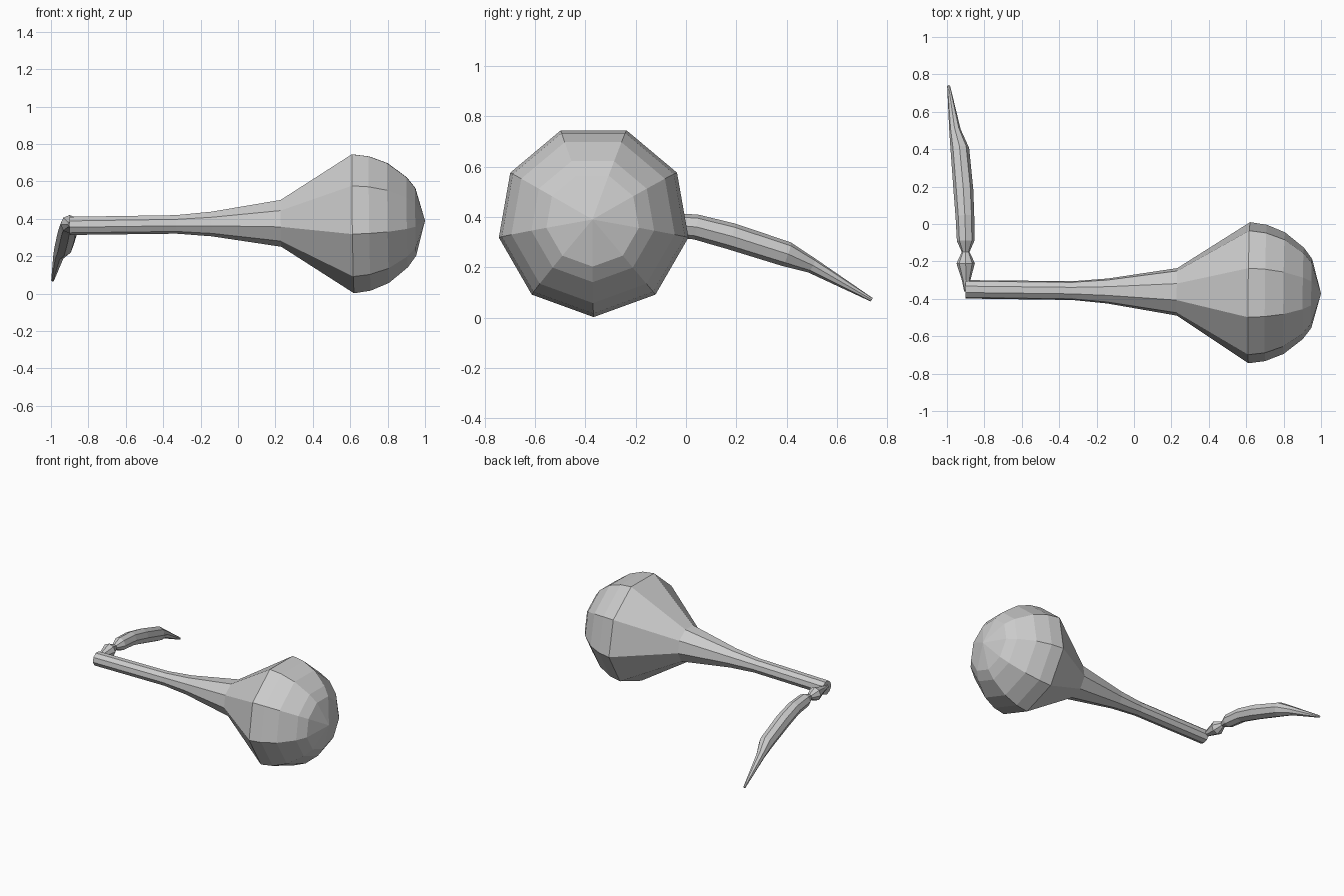
import bpy
import math
from mathutils import Vector

if "Cube" in bpy.data.objects:
    bpy.data.objects.remove(bpy.data.objects["Cube"])


def loft(name, stations, sides):
    """Skin flat-faced rings along a path; each station is (x, y, z, radius).
    A zero radius closes to a point. Every ring has one corner facing down."""
    pts = [Vector(s[:3]) for s in stations]
    verts, faces, rings = [], [], []
    for i, s in enumerate(stations):
        t = (pts[min(i + 1, len(pts) - 1)] - pts[max(i - 1, 0)]).normalized()
        side = t.cross(Vector((0, 0, -1))).normalized()
        down = side.cross(t).normalized()
        n = 1 if s[3] == 0 else sides
        rings.append([len(verts) + k for k in range(n)])
        for k in range(n):
            a = 2 * math.pi * k / sides
            verts.append(pts[i] + s[3] * (math.cos(a) * down + math.sin(a) * side))
    for a, b in zip(rings, rings[1:]):
        for k in range(sides):
            j = (k + 1) % sides
            if len(b) == 1:
                faces.append((a[k], a[j], b[0]))
            else:
                faces.append((a[k], a[j], b[j], b[k]))
    faces.append(rings[0][::-1])
    if len(rings[-1]) > 1:
        faces.append(rings[-1])
    mesh = bpy.data.meshes.new(name)
    mesh.from_pydata([v[:] for v in verts], [], faces)
    mesh.update()
    obj = bpy.data.objects.new(name, mesh)
    bpy.context.collection.objects.link(obj)
    # make the normals point outward
    bpy.context.view_layer.objects.active = obj
    obj.select_set(True)
    bpy.ops.object.mode_set(mode='EDIT')
    bpy.ops.mesh.select_all(action='SELECT')
    bpy.ops.mesh.normals_make_consistent(inside=False)
    bpy.ops.object.mode_set(mode='OBJECT')
    obj.select_set(False)
    return obj


# Club: slim shaft flaring into a rounded nine-sided head, on a slightly tilted axis
profile = [(-0.90, 0.050), (-0.33, 0.051), (-0.14, 0.068), (0.23, 0.129),
           (0.615, 0.383), (0.705, 0.370), (0.803, 0.330), (0.905, 0.248),
           (0.95, 0.187), (1.0, 0.0)]
loft("club_head_and_shaft",
     [(x, -0.36 - 0.012 * x, 0.376 + 0.014 * x, r) for x, r in profile], 9)

# Hinge: cone growing out of the shaft end, then pinching to a waist
loft("hinge_knuckle",
     [(-0.892, -0.36, 0.368, 0.016), (-0.897, -0.30, 0.369, 0.023),
      (-0.900, -0.21, 0.371, 0.049), (-0.900, -0.135, 0.371, 0.014)], 8)

# Curved handle: starts at the waist, droops and tapers to a point
loft("curved_handle",
     [(-0.900, -0.165, 0.371, 0.014), (-0.900, -0.09, 0.371, 0.047),
      (-0.904, 0.04, 0.360, 0.050), (-0.912, 0.18, 0.323, 0.053),
      (-0.931, 0.40, 0.252, 0.050), (-0.957, 0.50, 0.207, 0.031),
      (-0.991, 0.738, 0.071, 0.008)], 8)
